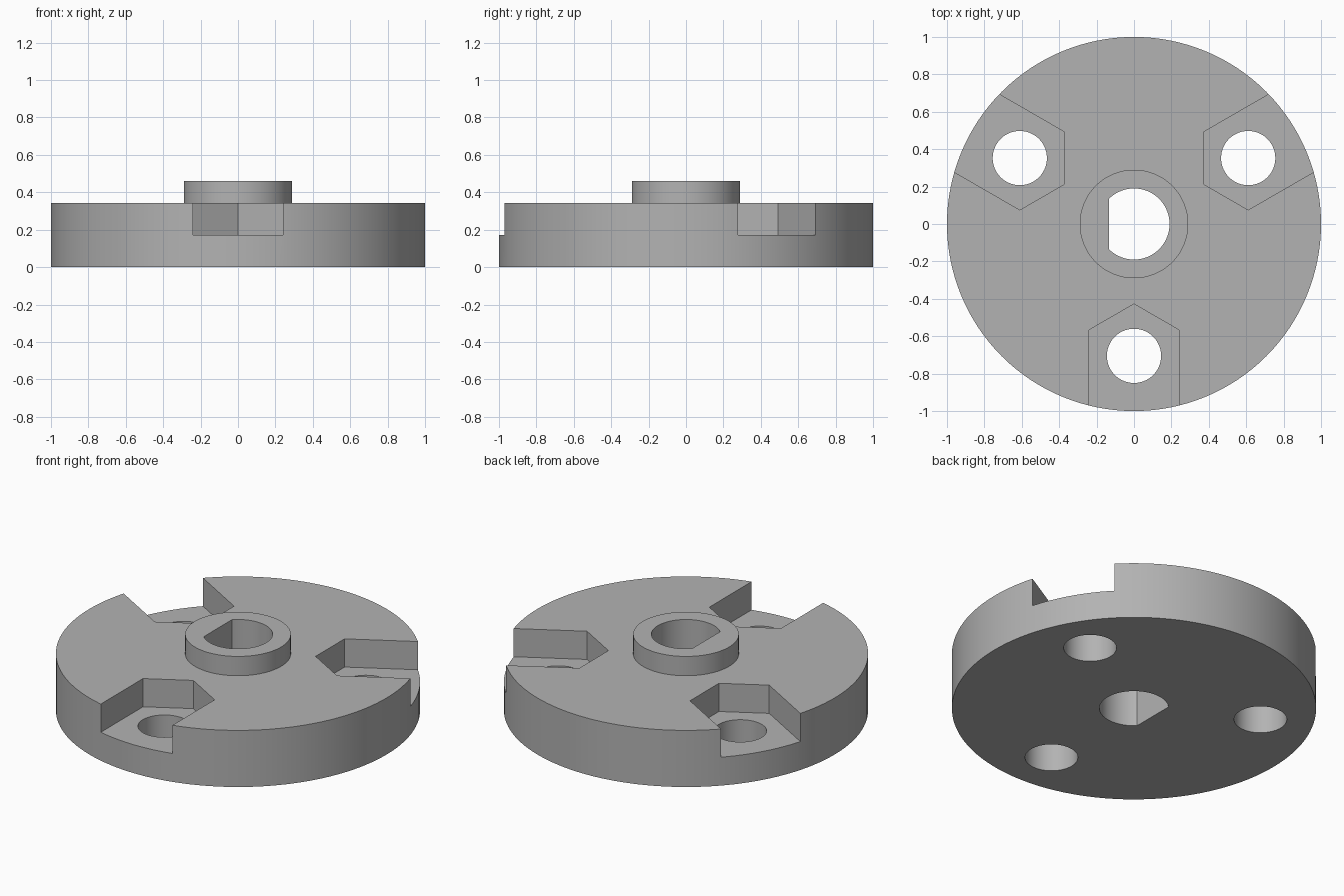
import bpy
import bmesh
import math
from mathutils import Matrix

default = bpy.data.objects.get("Cube")
if default:
    bpy.data.objects.remove(default, do_unlink=True)

FLANGE_TOP, HUB_TOP, POCKET_FLOOR = 0.343, 0.46, 0.172
BOLT_RADIUS = 0.705   # distance of the bolt holes from the axis
HEX_HALF = 0.24       # half width of the nut pockets

grey = bpy.data.materials.new("plain grey")
grey.use_nodes = True
colour = (0.45, 0.45, 0.45, 1)
grey.diffuse_color = colour
grey.node_tree.nodes["Principled BSDF"].inputs["Base Color"].default_value = colour


def circle(radius, sides, cx=0, cy=0):
    return [(cx + radius * math.cos(2 * math.pi * i / sides),
             cy + radius * math.sin(2 * math.pi * i / sides)) for i in range(sides)]


def prism(name, outline, z0, z1, turn=0):
    """Extrude a counter-clockwise outline from z0 to z1, turned about the z axis."""
    bm = bmesh.new()
    base = bm.faces.new([bm.verts.new((x, y, z0)) for x, y in outline])
    top = bmesh.ops.extrude_face_region(bm, geom=[base])["geom"]
    bmesh.ops.translate(bm, vec=(0, 0, z1 - z0),
                        verts=[v for v in top if isinstance(v, bmesh.types.BMVert)])
    bmesh.ops.recalc_face_normals(bm, faces=bm.faces)
    bm.transform(Matrix.Rotation(turn, 4, "Z"))
    mesh = bpy.data.meshes.new(name)
    bm.to_mesh(mesh)
    bm.free()
    mesh.materials.append(grey)
    obj = bpy.data.objects.new(name, mesh)
    bpy.context.collection.objects.link(obj)
    return obj


def combine(target, tool, operation):
    """Apply a boolean and remove the tool."""
    tool.hide_render = True
    mod = target.modifiers.new(tool.name, "BOOLEAN")
    mod.operation, mod.solver, mod.object = operation, "EXACT", tool
    bpy.context.view_layer.objects.active = target
    bpy.ops.object.modifier_apply(modifier=mod.name)
    bpy.data.objects.remove(tool, do_unlink=True)


# Flange disc with raised hub
body = prism("hub_flange", circle(1, 128), 0, FLANGE_TOP)
combine(body, prism("hub", circle(0.29, 96), 0.1, HUB_TOP), "UNION")

# D-shaped shaft bore, flat on the right
flat = math.acos(-0.135 / 0.19)
bore = [(0.19 * math.cos(a), 0.19 * math.sin(a))
        for a in (flat * (i / 32 - 1) for i in range(65))]
combine(body, prism("shaft_bore", bore, -0.1, 0.6), "DIFFERENCE")

# Three nut pockets, open at the rim, each with a bolt hole
radius = HEX_HALF / math.cos(math.pi / 6)
shoulder = -BOLT_RADIUS + radius / 2
pocket = [(-HEX_HALF, -1.2), (HEX_HALF, -1.2), (HEX_HALF, shoulder),
          (0, -BOLT_RADIUS + radius), (-HEX_HALF, shoulder)]
for i in range(3):
    turn = i * 2 * math.pi / 3
    combine(body, prism("nut_pocket", pocket, POCKET_FLOOR, 0.6, turn), "DIFFERENCE")
    hole = circle(0.145, 64, 0, -BOLT_RADIUS)
    combine(body, prism("bolt_hole", hole, -0.1, 0.6, turn), "DIFFERENCE")

# Smooth round walls, sharp edges
bpy.ops.object.select_all(action="DESELECT")
body.select_set(True)
bpy.context.view_layer.objects.active = body
bpy.ops.object.shade_smooth_by_angle(angle=math.radians(30))
